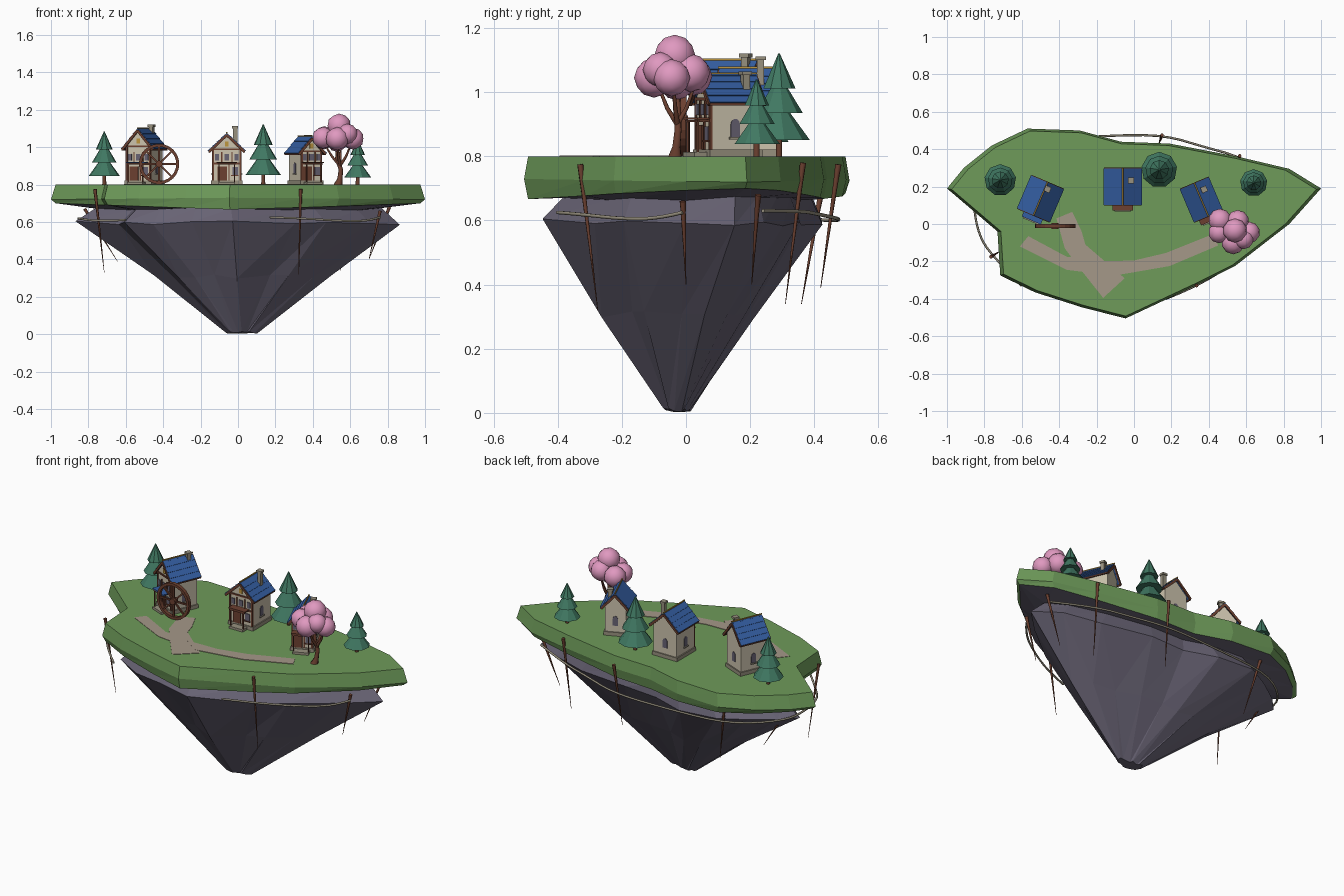
import bpy, bmesh, math, random
from mathutils import Matrix, Vector

if "Cube" in bpy.data.objects:
    bpy.data.objects.remove(bpy.data.objects["Cube"])

random.seed(4)


def mat(name, r, g, b):
    m = bpy.data.materials.new(name)
    m.diffuse_color = [(c / 255 / 12.92 if c < 11 else ((c / 255 + 0.055) / 1.055) ** 2.4) for c in (r, g, b)] + [1]
    m.use_nodes = True
    m.node_tree.nodes["Principled BSDF"].inputs["Base Color"].default_value = m.diffuse_color
    return m


GRASS, ROCK = mat("grass", 110, 155, 90), mat("rock", 104, 99, 116)
PATH, WALL = mat("path", 165, 152, 136), mat("plaster", 205, 196, 174)
ROOF, WOOD = mat("roof_blue", 52, 94, 162), mat("wood", 108, 64, 48)
PINE, PINK = mat("pine_green", 64, 120, 98), mat("blossom", 224, 153, 192)
STONE, GOLD = mat("stone", 152, 145, 127), mat("gold", 190, 150, 62)


def finish(name, bm, material, place=Matrix(), smooth=False):
    bmesh.ops.recalc_face_normals(bm, faces=bm.faces)
    me = bpy.data.meshes.new(name)
    bm.to_mesh(me)
    bm.free()
    me.transform(place)
    me.materials.append(material)
    for p in me.polygons:
        p.use_smooth = smooth
    ob = bpy.data.objects.new(name, me)
    bpy.context.collection.objects.link(ob)
    return ob


def boxes(name, items, material, place=Matrix()):
    """items: (centre, size, optional tilt about y)"""
    bm = bmesh.new()
    for it in items:
        tilt = Matrix.Rotation(it[2], 4, 'Y') if len(it) > 2 else Matrix()
        bmesh.ops.create_cube(bm, size=1, matrix=Matrix.Translation(it[0]) @ tilt @ Matrix.Diagonal((*it[1], 1)))
    return finish(name, bm, material, place)


def prism(name, pts, axis, depth, material, place=Matrix()):
    """Extrude a closed outline along an axis vector"""
    bm = bmesh.new()
    f = bm.faces.new([bm.verts.new(p) for p in pts])
    ext = bmesh.ops.extrude_face_region(bm, geom=[f])
    bmesh.ops.translate(bm, vec=Vector(axis) * depth, verts=[v for v in ext['geom'] if isinstance(v, bmesh.types.BMVert)])
    return finish(name, bm, material, place)


def loft(name, rings, material, cap_first, cap_last):
    bm = bmesh.new()
    vs = [[bm.verts.new(p) for p in r] for r in rings]
    n = len(vs[0])
    for a, b in zip(vs, vs[1:]):
        for i in range(n):
            j = (i + 1) % n
            bm.faces.new((a[i], a[j], b[j]))
            bm.faces.new((a[i], b[j], b[i]))
    if cap_first:
        bm.faces.new(vs[0])
    if cap_last:
        bm.faces.new(vs[-1])
    return finish(name, bm, material)


def tube(name, pts, radii, material, sides_res=1, smooth_path=False):
    cu = bpy.data.curves.new(name, 'CURVE')
    cu.dimensions, cu.bevel_depth, cu.bevel_resolution, cu.use_fill_caps = '3D', 1, sides_res, True
    sp = cu.splines.new('NURBS' if smooth_path else 'POLY')
    sp.points.add(len(pts) - 1)
    for q, p, r in zip(sp.points, pts, radii):
        q.co, q.radius = (*p, 1), r
    if smooth_path:
        sp.use_endpoint_u, sp.order_u, sp.resolution_u = True, 3, 4
    tmp = bpy.data.objects.new(name + "_path", cu)
    bpy.context.collection.objects.link(tmp)
    me = bpy.data.meshes.new_from_object(tmp.evaluated_get(bpy.context.evaluated_depsgraph_get()))
    bpy.data.objects.remove(tmp)
    me.materials.clear()
    me.materials.append(material)
    bpy.context.collection.objects.link(bpy.data.objects.new(name, me))


# Island: grass slab and tapering rock
OUT = [(-1, .19), (-.91, .3), (-.76, .42), (-.57, .51), (-.29, .5), (-.07, .44), (.19, .43), (.555, .36), (.83, .295),
       (1, .19), (.83, 0), (.54, -.225), (.35, -.32), (-.045, -.505), (-.28, -.445), (-.53, -.365), (-.715, -.275), (-.73, -.04)]


def ring(s, z, jit=0.0, dx=0.0, dy=0.0, rise=0.0):
    return [(x * s + dx + random.uniform(-jit, jit), y * s + dy + random.uniform(-jit, jit),
             z + rise * abs(x) + random.uniform(-jit, jit)) for x, y in OUT]


rim = ring(.975, .665, 0, rise=.035)
loft("grass_slab", [ring(.975, .8), ring(1, .73, rise=-.01), rim], GRASS, True, False)
loft("rock_base", [rim, ring(.77, .67, .008), ring(.86, .595, .012, 0, -.012), ring(.47, .305, .014, .01, -.02),
                   ring(.085, .008, .007, .02, -.03)], ROCK, False, True)

# Dirt paths, thin plates on the grass
for k, pts in enumerate([
    [(-.61, -.12), (-.565, -.065), (-.36, -.175), (-.2, -.19), (-.2, -.265), (-.36, -.245)],
    [(-.415, .03), (-.33, .065), (-.28, -.04), (-.26, -.11), (-.05, -.29), (-.165, -.395), (-.28, -.25), (-.37, -.13)],
    [(-.2, -.2), (0, -.195), (.17, -.155), (.42, -.055), (.45, -.115), (.19, -.225), (-.1, -.275)]]):
    prism("dirt_path", [(x, y, .798) for x, y in pts], (0, 0, 1), .004 + .0005 * k, PATH)


# Houses: local front faces -y, floor at z = 0
def house(x, y, turn, w, l, eave, ridge, chim, blue_awning):
    P = Matrix.Translation((x, y, .8)) @ Matrix.Rotation(math.radians(turn), 4, 'Z')
    hw, hl = w / 2 - .018, l / 2 - .013
    slope = (ridge - eave) / (w / 2)
    pitch = math.atan(slope)
    top = eave + slope * .018
    prism("house_walls", [(-hw, -hl, 0), (hw, -hl, 0), (hw, -hl, top - .006), (0, -hl, ridge - .008),
                          (-hw, -hl, top - .006)], (0, 1, 0), 2 * hl, WALL, P)
    boxes("plinth", [((0, 0, .011), (2 * hw + .014, 2 * hl + .014, .022)),
                     ((0, -hl - .025, .007), (.09, .05, .014))], STONE, P)
    # overlapping roof courses on both slopes
    n, run = 4, w / 2 / math.cos(pitch)
    courses, barge = [], []
    for s in (-1, 1):
        for i in range(n):
            t = (i + .5) / n
            courses.append(((s * t * w / 2, 0, ridge - slope * t * w / 2 + .003), (run / n + .008, l, .009), s * (pitch - .1)))
        for e in (-1, 1):
            barge.append(((s * w / 4, e * l / 2, (ridge + eave) / 2 - .004), (run, .008, .013), s * pitch))
        barge.append(((s * w / 2, 0, eave - .003), (.007, l, .008)))
    boxes("roof_courses", courses, ROOF, P)
    # timber frame, door and posts
    f = -hl - .002
    frame = [((s * (hw - .004), e * hl, top / 2), (.011, .008, top)) for s in (-1, 1) for e in (-1,)]
    frame += [((0, f, .112), (2 * hw, .007, .009)), ((0, f, top - .006), (2 * hw, .007, .009)),
              ((.012, f, .06), (.007, .006, .1)), ((-.025, f, .055), (.05, .009, .085)),
              ((-hw * .35, f, .145), (.006, .006, .06)), ((hw * .35, f, .145), (.006, .006, .06)),
              ((hw * .55, f, .048), (.042, .012, .006))]
    frame += [((s * .042, -hl - .038, .06), (.006, .006, .1)) for s in (-1, 1)]
    frame += [((0, -hl - .038, .11), (.1, .007, .007))]
    boxes("timber_frame", frame + barge, WOOD, P)
    boxes("porch_awning", [((0, -hl - .021, .118), (.11, .046, .007))], ROOF if blue_awning else WOOD, P)
    # windows: front panes, gable light and arched side panes
    boxes("gold_trim", [((0, f, top + .022), (.02, .005, .026)), ((0, 0, ridge + .009), (.006, l + .006, .006))], GOLD, P)
    boxes("front_windows", [((hw * .58, f, .072), (.03, .006, .042)), ((0, f, .146), (.026, .006, .034)),
                            ((-hw * .68, f, .146), (.02, .006, .034)), ((hw * .68, f, .146), (.02, .006, .034))], ROCK, P)
    arch = [(-.015, .06), (.015, .06)] + [(.015 * math.cos(a * math.pi / 6), .1 + .017 * math.sin(a * math.pi / 6)) for a in range(7)]
    for s in (-1, 1):
        prism("side_window", [(s * (hw - .002), a, b) for a, b in arch], (s, 0, 0), .005, ROCK, P)
        prism("side_window_sill", [(s * hw, -.02, .053), (s * hw, .02, .053), (s * hw, .02, .06), (s * hw, -.02, .06)],
              (s, 0, 0), .008, STONE, P)
    prism("back_window", [(a, hl - .002, b) for a, b in arch], (0, 1, 0), .005, ROCK, P)
    cx, cy, cz = chim
    boxes("chimney", [((cx, cy, cz - .06), (.022, .022, .12)), ((cx, cy, cz - .006), (.032, .032, .012))], STONE, P)


house(-.5, .135, -23, .178, .19, .19, .293, (.015, .062, .32), True)
house(-.06, .2, 0, .19, .195, .178, .268, (.045, .033, .312), False)
house(.36, .13, 23, .155, .19, .165, .25, (.035, .045, .265), False)

# Water wheel standing beside the first house
bm = bmesh.new()
N = 24
for R0, R1, d in ((.092, .108, .011), (.0, .018, .016)):
    prof = [(R0, -d), (R1, -d), (R1, d), (R0, d)]
    vs = [[bm.verts.new((r * math.cos(a), h, r * math.sin(a))) for r, h in prof] for a in [2 * math.pi * i / N for i in range(N)]]
    for i in range(N):
        for k in range(4):
            bm.faces.new((vs[i][k], vs[(i + 1) % N][k], vs[(i + 1) % N][(k + 1) % 4], vs[i][(k + 1) % 4]))
bmesh.ops.remove_doubles(bm, verts=bm.verts, dist=1e-5)
for i in range(8):
    m = Matrix.Rotation(i * math.pi / 4, 4, 'Y') @ Matrix.Translation((.053, 0, 0)) @ Matrix.Diagonal((.09, .009, .009, 1))
    bmesh.ops.create_cube(bm, size=1, matrix=m)
finish("water_wheel", bm, WOOD, Matrix.Translation((-.422, -.01, .91)))

# Pine trees: trunk and three stacked cones
for x, y, h, r in ((-.715, .235, .283, .085), (.135, .29, .32, .096), (.64, .22, .24, .073)):
    tube("pine_trunk", [(x, y, .79), (x, y, .8 + h * .4)], (.011, .009), WOOD)
    bm = bmesh.new()
    for z0, z1, k in ((.16, .56, 1), (.42, .79, .78), (.66, 1, .54)):
        bmesh.ops.create_cone(bm, cap_ends=True, segments=9, radius1=r * k, radius2=r * .03, depth=h * (z1 - z0),
                              matrix=Matrix.Translation((x, y, .8 + h * (z0 + z1) / 2)))
    finish("pine_needles", bm, PINE)

# Blossom tree: bent trunk, branches and round clusters
tube("blossom_trunk", [(.535, -.035, .795), (.545, -.03, .83), (.55, -.025, .88), (.53, -.025, .94), (.535, -.03, 1.05)],
     (.024, .014, .012, .011, .006), WOOD)
for end in ((.46, -.02, 1.02), (.61, -.04, 1.03), (.55, .03, 1.03), (.53, -.09, 1.03)):
    tube("blossom_branch", [(.545, -.027, .9), ((.545 + end[0]) / 2, (end[1] - .027) / 2, .95), end], (.009, .007, .004), WOOD)
for x, y, z, r in ((.46, .02, 1.05, .062), (.555, .015, 1.06, .06), (.615, -.045, 1.045, .058), (.53, -.1, 1.045, .062),
                   (.455, -.045, 1.05, .058), (.54, -.035, 1.115, .064), (.585, -.08, 1.07, .055), (.53, -.03, 1.03, .055)):
    bm = bmesh.new()
    bmesh.ops.create_icosphere(bm, subdivisions=2, radius=r, matrix=Matrix.Translation((x, y, z)))
    finish("blossom_cluster", bm, PINK, smooth=True)

# Hanging roots around the rim, each tapering to a point
for a, b in (((-.765, -.325 + .15, .775), (-.715, -.145, .33)), ((.335, -.33, .775), (.325, -.275, .32)),
             ((.15, .475, .775), (.13, .42, .39)), ((.565, .365, .78), (.55, .31, .34)),
             ((.76, -.01, .66), (.7, 0, .4)), ((.81, .225, .68), (.7, .205, .4)),
             ((-.82, .17, .67), (-.645, .18, .39)), ((-.55, .42, .68), (-.48, .36, .34))):
    a, b = Vector(a), Vector(b)
    tube("hanging_root", [a, a.lerp(b, .13), a.lerp(b, .5), b], (.01, .008, .005, .001), WOOD)

# Ropes strung between the roots
for pts in ([(.17, -.4, .625), (.335, -.335, .62), (.55, -.2, .605), (.7, -.09, .605), (.76, -.01, .625)],
            [(-.6, -.33, .61), (-.76, -.17, .605), (-.83, -.06, .615), (-.86, .1, .62), (-.84, .25, .615), (-.6, .44, .6),
             (-.2, .47, .6), (.15, .48, .605), (.38, .41, .62), (.57, .36, .63), (.8, .24, .63)]):
    tube("rope", pts, [.006] * len(pts), STONE, smooth_path=True)
